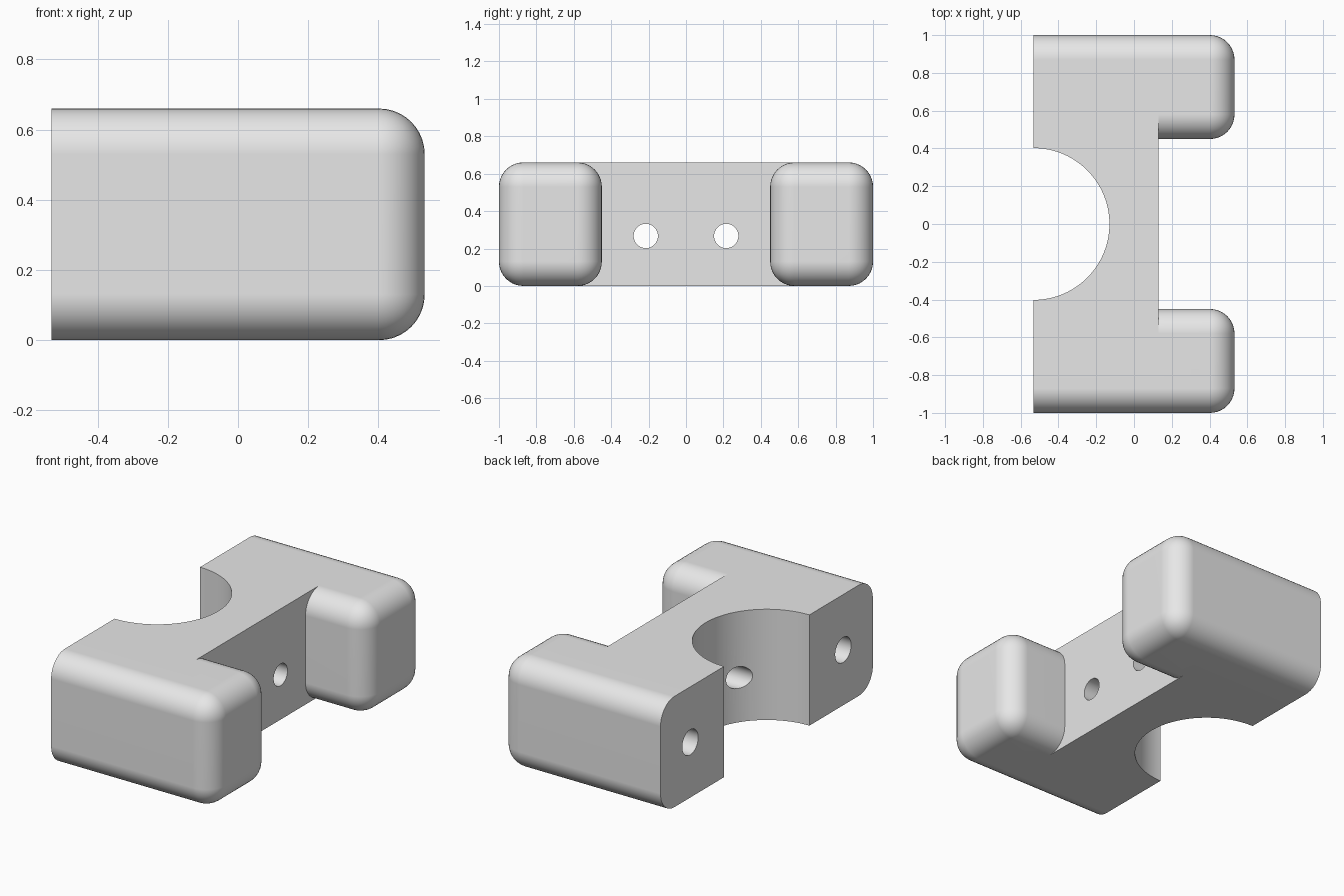
import bpy, bmesh
from math import pi, radians
from mathutils import Matrix, Vector

old = bpy.data.objects.get("Cube")
if old:
    bpy.data.objects.remove(old, do_unlink=True)

BACK, FRONT, HEIGHT = -0.532, 0.532, 0.66

grey = bpy.data.materials.new("plain_grey")
grey.use_nodes = True
grey.diffuse_color = (0.8, 0.8, 0.8, 1)
grey.node_tree.nodes["Principled BSDF"].inputs["Base Color"].default_value = (0.8, 0.8, 0.8, 1)


def finish(name, bm):
    mesh = bpy.data.meshes.new(name)
    bm.to_mesh(mesh)
    bm.free()
    mesh.materials.append(grey)
    obj = bpy.data.objects.new(name, mesh)
    bpy.context.collection.objects.link(obj)
    return obj


def box(name, low, high, radius=0):
    """Box whose edges are rounded, except around its -x end."""
    low, high = Vector(low), Vector(high)
    bm = bmesh.new()
    bmesh.ops.create_cube(bm, size=1)
    for v in bm.verts:
        v.co = (low + high) / 2 + v.co * (high - low)
    if radius:
        edges = [e for e in bm.edges if any(v.co.x > low.x + 0.01 for v in e.verts)]
        bmesh.ops.bevel(bm, geom=edges, offset=radius, segments=10,
                        profile=0.5, affect='EDGES', clamp_overlap=True)
    return finish(name, bm)


def cylinder(name, centre, radius, length, along_x=True, sides=48):
    bm = bmesh.new()
    bmesh.ops.create_cone(bm, cap_ends=True, segments=sides, radius1=radius,
                          radius2=radius, depth=length)
    turn = Matrix.Rotation(pi / 2, 4, 'Y') if along_x else Matrix()
    bm.transform(Matrix.Translation(centre) @ turn)
    return finish(name, bm)


def combine(target, tool, operation):
    """Apply a boolean and discard its tool."""
    mod = target.modifiers.new(operation, 'BOOLEAN')
    mod.operation, mod.object, mod.solver = operation, tool, 'EXACT'
    bpy.context.view_layer.objects.active = target
    bpy.ops.object.modifier_apply(modifier=mod.name)
    bpy.data.objects.remove(tool, do_unlink=True)


# Cross web joining two rounded arms
bracket = box("bracket", (BACK, -0.7, 0), (0.13, 0.7, HEIGHT))
for side in (-1, 1):
    y = sorted((side * 0.45, side))
    arm = box("arm", (BACK, y[0], 0), (FRONT, y[1], HEIGHT), 0.13)
    combine(bracket, arm, 'UNION')

# Half-round notch in the flat side
notch = cylinder("notch", (BACK, 0, HEIGHT / 2), 0.402, 2, along_x=False, sides=128)
combine(bracket, notch, 'DIFFERENCE')

# Through holes in the web and blind holes in the arm ends
for side in (-1, 1):
    through = cylinder("web_hole", (0, side * 0.215, 0.267), 0.065, 0.8)
    combine(bracket, through, 'DIFFERENCE')
    blind = cylinder("arm_hole", (BACK, side * 0.72, HEIGHT / 2), 0.075, 1.0)
    combine(bracket, blind, 'DIFFERENCE')

# Smooth rounds, crisp corners
bpy.ops.object.select_all(action='DESELECT')
bracket.select_set(True)
bpy.context.view_layer.objects.active = bracket
bpy.ops.object.shade_smooth_by_angle(angle=radians(30))
weighted = bracket.modifiers.new("even_shading", 'WEIGHTED_NORMAL')
weighted.keep_sharp = True
